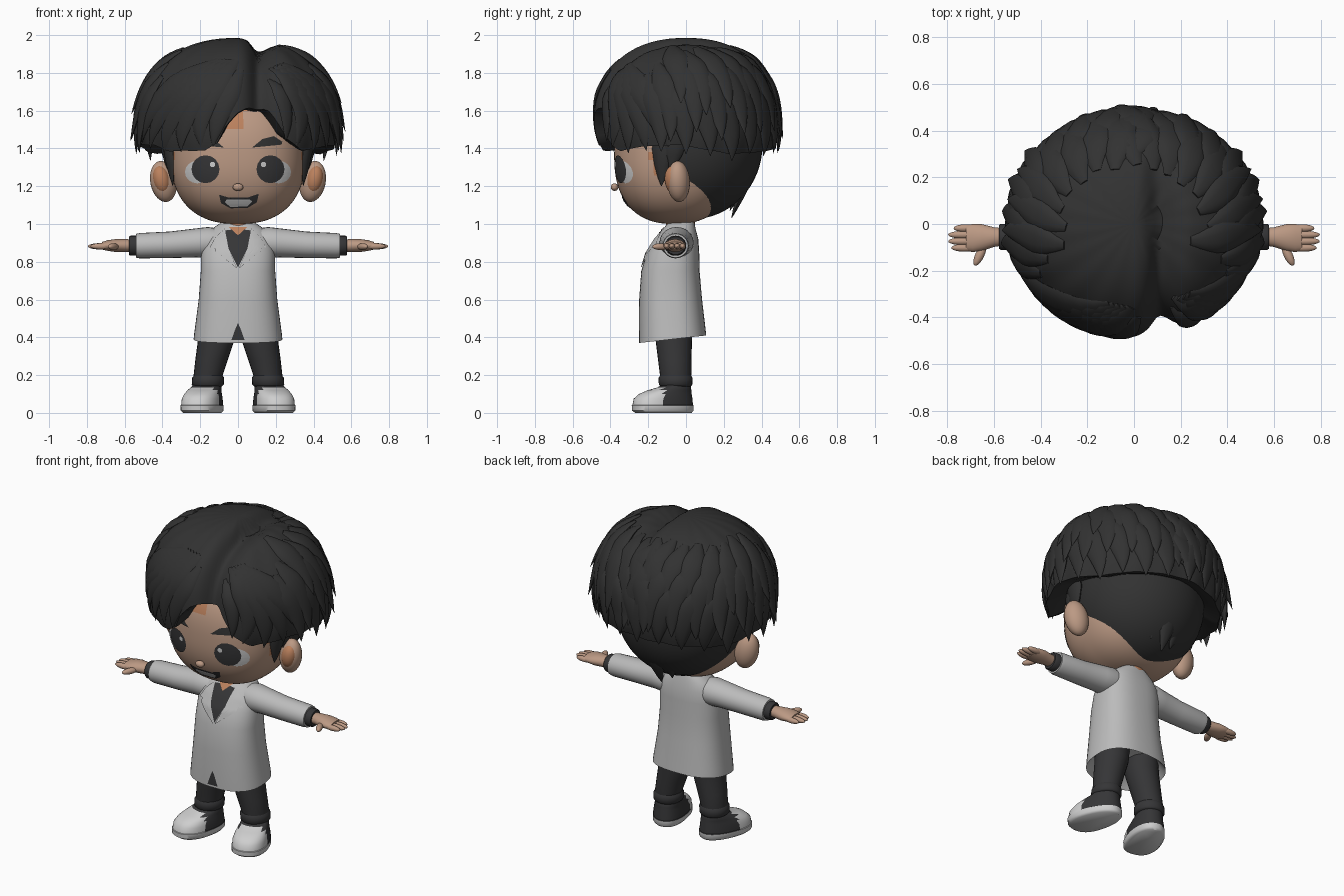
import bpy, bmesh, random
from math import sin, cos, pi, radians, exp, acos, copysign
from mathutils import Vector, Matrix
from mathutils.bvhtree import BVHTree

random.seed(4)
if bpy.data.objects.get("Cube"):
    bpy.data.objects.remove(bpy.data.objects["Cube"])


def material(name, *rgb):
    m = bpy.data.materials.new(name)
    m.use_nodes = True
    m.diffuse_color = (*rgb, 1)
    m.node_tree.nodes["Principled BSDF"].inputs["Base Color"].default_value = (*rgb, 1)
    return m


SKIN = material("skin", .50, .32, .23)
BLUSH = material("warm skin shade", .50, .22, .11)
HAIR = material("charcoal hair", .032, .032, .032)
CLOTH = material("dark cloth", .036, .036, .038)
COAT = material("pale grey coat", .50, .50, .50)
WHITE = material("off white", .62, .62, .62)


def finish(name, bm, mats, rule=None, mirror=False):
    bmesh.ops.recalc_face_normals(bm, faces=bm.faces)
    for f in bm.faces:
        f.smooth = True
        if rule:
            f.material_index = rule(f.calc_center_median())
    me = bpy.data.meshes.new(name)
    bm.to_mesh(me)
    bm.free()
    me.set_sharp_from_angle(angle=radians(50))
    for m in mats:
        me.materials.append(m)
    ob = bpy.data.objects.new(name, me)
    bpy.context.collection.objects.link(ob)
    if mirror:
        ob.modifiers.new("Mirror", 'MIRROR').use_mirror_merge = False
    return ob


def add_loft(bm, rings, caps=(True, True)):
    vs = [[bm.verts.new(p) for p in r] for r in rings]
    n = len(vs[0])
    for r, s in zip(vs, vs[1:]):
        for i in range(n):
            bm.faces.new((r[i], r[(i + 1) % n], s[(i + 1) % n], s[i]))
    for r, c in zip((vs[0], vs[-1]), caps):
        if c:
            bm.faces.new(r)


def loft(name, rings, mats, rule=None, mirror=False):
    bm = bmesh.new()
    add_loft(bm, rings)
    return finish(name, bm, mats, rule, mirror)


def oval(n=32, p=2.0):
    for i in range(n):
        c, s = cos(2 * pi * i / n), sin(2 * pi * i / n)
        yield copysign(abs(c) ** (2 / p), c), copysign(abs(s) ** (2 / p), s)


def tube(name, axis, stations, mat, mirror=True):
    rings = []
    for x, y, z, a, b in stations:
        rings.append([(x, y + a * c, z + b * s) if axis == 'x' else (x + a * c, y + b * s, z)
                      for c, s in oval(24)])
    return loft(name, rings, [mat], mirror=mirror)


def blob(name, loc, radii, mat, rot=(0, 0, 0), mirror=True):
    bm = bmesh.new()
    bmesh.ops.create_uvsphere(bm, u_segments=24, v_segments=16, radius=1)
    turn = Matrix.Rotation(rot[2], 4, 'Z') @ Matrix.Rotation(rot[1], 4, 'Y') @ Matrix.Rotation(rot[0], 4, 'X')
    bm.transform(Matrix.Translation(loc) @ turn @ Matrix.Diagonal((*radii, 1)))
    return finish(name, bm, [mat], mirror=mirror)


def plate(name, target, outline, mat, lift, mirror=False):
    """Thin patch laid on the front of the target from an x, z outline."""
    me = target.data
    tree = BVHTree.FromPolygons([v.co for v in me.vertices], [p.vertices for p in me.polygons])
    pts = [Vector(p) for p in outline]
    fine = [a.lerp(b, t / 4) for a, b in zip(pts, pts[1:] + pts[:1]) for t in range(4)]
    mid = sum(fine, Vector((0, 0))) / len(fine)

    def drop(p):
        hit = tree.ray_cast(Vector((p.x, -2, p.y)), Vector((0, 1, 0)))[0]
        hit = hit or tree.find_nearest(Vector((p.x, -.2, p.y)))[0]
        return hit + Vector((0, -lift, 0))

    return loft(name, [[drop(mid.lerp(p, k / 6)) for p in fine] for k in range(1, 7)], [mat], mirror=mirror)


def ellipse(x, z, a, b):
    return [(x + a * c, z + b * s) for c, s in oval(16)]


# Head
bm = bmesh.new()
bmesh.ops.create_uvsphere(bm, u_segments=72, v_segments=56, radius=1)
for v in bm.verts:
    k = sum(abs(q) ** 2.4 for q in v.co) ** (-1 / 2.4)
    v.co = Vector((0, -.06, 1.36)) + Vector((.355 * v.co.x, .32 * v.co.y, .36 * v.co.z)) * k


def face_shade(c):
    return int(c.z > 1.6 or (c.z > 1.5 and abs(c.x - .11) > .08) or abs(c.x) > .338)


head = finish("head", bm, [SKIN, BLUSH], face_shade)
blob("nose", (0, -.378, 1.195), (.028, .02, .02), SKIN, mirror=False)
blob("ears", (.395, -.04, 1.225), (.07, .06, .11), SKIN, (0, .2, -.3))
blob("inner_ears", (.405, -.068, 1.235), (.046, .045, .075), BLUSH, (0, .2, -.3))
tube("neck", 'z', [(0, -.03, .93, .08, .075), (0, -.03, 1.1, .08, .08)], BLUSH, False)

# Face details
plate("eye_whites", head, ellipse(.215, 1.275, .066, .06), WHITE, .004, True)
plate("irises", head, ellipse(.172, 1.29, .074, .074), CLOTH, .006, True)
plate("eye_glints", head, ellipse(.135, 1.315, .014, .014), WHITE, .008, True)
plate("eyebrows", head, [(.075, 1.405), (.13, 1.41), (.23, 1.42), (.235, 1.435), (.19, 1.465), (.13, 1.45)],
      HAIR, .007, True)
plate("mouth", head, [(-.1, 1.155), (-.05, 1.14), (.05, 1.14), (.11, 1.16), (.1, 1.115), (.05, 1.085),
                      (-.04, 1.083), (-.09, 1.11)], CLOTH, .004)
plate("teeth", head, [(-.07, 1.115), (-.06, 1.13), (.06, 1.13), (.075, 1.12), (.05, 1.093), (-.04, 1.09)],
      WHITE, .007)

# Coat: stations of height, half width, front, back
stations = [(.46, .18, -.2, .05), (.40, .225, -.24, .095), (.39, .235, -.25, .107), (.42, .232, -.25, .104),
            (.60, .208, -.248, .085), (.75, .197, -.237, .072), (.85, .195, -.208, .07),
            (.92, .18, -.165, .065), (.97, .145, -.125, .052), (1.0, .1, -.1, .045), (1.015, .08, -.09, .04)]
coat = loft("coat", [[(w * c, (f + b) / 2 + (b - f) / 2 * s, z + (.02 * s if z < .5 else 0))
                      for c, s in oval(48, 2.5)] for z, w, f, b in stations], [COAT])
plate("shirt", coat, [(-.075, .965), (0, .975), (.075, .965), (.05, .87), (0, .77), (-.05, .87)], CLOTH, .004)
plate("open_collar", coat, [(-.05, .985), (.05, .985), (0, .94)], BLUSH, .006)
plate("lapels", coat, [(.07, .975), (.12, .93), (.15, .875), (.125, .88), (.12, .855), (.005, .765), (.05, .87)],
      COAT, .008, True)
plate("front_vent", coat, [(-.035, .385), (.035, .385), (.012, .45), (0, .475), (-.012, .45)], CLOTH, .004)

# Sleeves, cuffs and hands
tube("sleeves", 'x', [(.06, -.05, .905, .07, .065), (.16, -.05, .902, .09, .082), (.22, -.052, .9, .083, .077),
                      (.36, -.055, .89, .074, .07), (.52, -.055, .885, .07, .067), (.54, -.055, .885, .066, .063),
                      (.54, -.055, .885, .05, .05)], COAT)
tube("shirt_cuffs", 'x', [(.5, -.055, .885, .05, .05), (.53, -.055, .885, .056, .053),
                          (.57, -.055, .885, .056, .053), (.578, -.055, .885, .05, .047)], CLOTH)
tube("palms", 'x', [(.55, -.055, .885, .036, .033), (.6, -.056, .886, .042, .034), (.65, -.058, .886, .057, .034),
                    (.69, -.06, .886, .06, .028), (.72, -.06, .885, .055, .02)], SKIN)
for i, (tip, name) in enumerate(zip((.772, .795, .795, .782), ("little", "ring", "middle", "index"))):
    y = -.018 - .028 * i
    blob(name + "_fingers", ((tip + .67) / 2, y, .882), ((tip - .67) / 2, .0165, .0165), SKIN)
blob("thumbs", (.66, -.133, .88), (.019, .05, .018), SKIN, (0, 0, .45))

# Trousers with rolled hems
tube("trouser_legs", 'z', [(.105, -.065, .5, .1, .1), (.112, -.065, .4, .098, .098), (.14, -.06, .28, .086, .088),
                           (.158, -.055, .2, .077, .083), (.16, -.055, .13, .07, .075)], CLOTH)
tube("trouser_hems", 'z', [(.16, -.055, .14, .075, .08), (.16, -.055, .15, .085, .089), (.158, -.055, .185, .085, .09),
                           (.157, -.055, .2, .075, .08)], CLOTH)

# Shoes turned outwards: stations of height, toe, heel, half width
PIVOT = Vector((.158, -.04, 0))
TURN = Matrix.Rotation(radians(18), 3, 'Z')


def shoe_ring(z, toe, heel, w):
    return [PIVOT + TURN @ Vector((w * c * (1 - .12 * s), (toe + heel) / 2 + (heel - toe) / 2 * s, z))
            for c, s in oval(40, 2.3)]


def shoe_colour(c):
    local = TURN.inverted() @ (c - PIVOT)
    return int(c.z > .04 and local.y > -.115)


loft("shoes", [shoe_ring(*s) for s in [(0, -.235, .07, .09), (.012, -.252, .08, .102), (.04, -.254, .08, .102),
                                       (.042, -.25, .077, .099), (.075, -.243, .074, .097), (.1, -.215, .07, .09),
                                       (.12, -.165, .068, .083), (.135, -.11, .066, .078), (.15, -.085, .06, .07)]],
     [WHITE, CLOTH], shoe_colour, True)

# Hair volume: a is the turn from the front, th the angle down from the crown
CENTRE = Vector((0, 0, 1.52))


def scalp(a, th, k=1.0):
    c = cos(th)
    flat = (1 - min(1, abs(c)) ** 2.3) ** (1 / 2.3)
    p = Vector((.525 * flat * sin(a), -.485 * flat * cos(a), c * (.465 if c > 0 else .4)))
    fade = min(1, max(.2, 1 - (p.y - .05) / .35))
    part = .13 - (.06 * p.y if p.y > 0 else 0)
    dent = .16 * fade * exp(-((p.x - part) / .06) ** 2) * (1 if c > -.1 else .5)
    return CENTRE + p * k * (1 - dent)


EDGE = [(-180, 1.40), (-120, 1.37), (-85, 1.42), (-62, 1.42), (-45, 1.385), (-20, 1.39), (-12, 1.43), (-7, 1.52),
        (0, 1.59), (6, 1.62), (19, 1.62), (24, 1.54), (30, 1.45), (42, 1.385), (60, 1.41), (85, 1.42),
        (120, 1.37), (180, 1.40)]


def edge_angle(a):
    d = a * 180 / pi
    for (d0, z0), (d1, z1) in zip(EDGE, EDGE[1:]):
        if d <= d1:
            z = z0 + (z1 - z0) * (d - d0) / (d1 - d0)
            break
    h = z - CENTRE.z
    return acos(h / (.465 if h > 0 else .4))


turns = [-pi + 2 * pi * i / 144 for i in range(144)]
rows = [[scalp(a, edge_angle(a) * max(.01, j / 26), 1 + .01 * sin(17 * a + 3 * j / 26) * j / 26) for a in turns]
        for j in range(27)]
rows += [[scalp(a, edge_angle(a) * s, k) for a in turns] for s, k in ((1, .93), (.97, .75), (.9, .55))]
loft("hair_cap", rows, [HAIR])


# Hair locks: flattened tapering strands lying on the volume
def add_lock(bm, start, end, width, thick=.028, lift=.05, bend=0):
    def at(t):
        a = start[0] + (end[0] - start[0]) * t + bend * sin(pi * t)
        return scalp(radians(a), radians(start[1] + (end[1] - start[1]) * t), 1 + lift * t ** 3)
    rings = []
    for i in range(13):
        t = i / 12
        p = at(t)
        out = (p - CENTRE).normalized()
        side = out.cross(at(t + .02) - at(t - .02)).normalized()
        size = min(1, .25 + 2.5 * t) * (1.01 - t ** 2.5)
        rings.append([p + side * width * size * c + out * thick * size * s for c, s in oval(10)])
    add_loft(bm, rings)


bm = bmesh.new()
for end, low in ((-22, 104), (-36, 108), (-50, 109), (-64, 106), (-78, 103)):
    add_lock(bm, (4 + end * .25, 42), (end, low + 2), .085, .022, .015, -8)
for end, low in ((36, 104), (50, 109), (64, 107), (79, 104)):
    add_lock(bm, (20 + end * .2, 45), (end, low + 2), .075, .022, .02, 8)
add_lock(bm, (2, 50), (-15, 106), .07, .02, .0, -3)
add_lock(bm, (23, 55), (29, 102), .05, .02, .0, 3)
finish("fringe_locks", bm, [HAIR])

bm = bmesh.new()
for side in (-1, 1):
    for row, (top, low, lift) in enumerate(((58, 112, .05), (42, 98, .07), (28, 80, .04))):
        for i in range(8):
            a = 66 + 15 * i + 6 * row
            wob = random.uniform(-4, 4)
            flip = lift + (.03 if a < 120 else -.015) + random.uniform(-.015, .015)
            add_lock(bm, (side * (a - 6), top + wob), (side * (a + 9), low + wob), .075, .026, flip, side * 5)
finish("side_and_back_locks", bm, [HAIR])

# Lower hair over the nape, cut along the hairline
bm = bmesh.new()
bmesh.ops.create_uvsphere(bm, u_segments=48, v_segments=32, radius=1)
bm.transform(Matrix.Translation((0, .03, 1.42)) @ Matrix.Diagonal((.385, .375, .395, 1)))
cut = bmesh.ops.bisect_plane(bm, geom=bm.verts[:] + bm.edges[:] + bm.faces[:], plane_co=(0, -.04, 1.3),
                             plane_no=(0, .3, .09), clear_inner=True)
bmesh.ops.holes_fill(bm, edges=[e for e in bm.edges if e.is_boundary])
finish("nape_hair", bm, [HAIR])


def spike(bm, top, tip, width, thick):
    top, tip = Vector(top), Vector(tip)
    out = Vector((top.x, top.y, 0)).normalized()
    side = out.cross(tip - top).normalized()
    add_loft(bm, [[top.lerp(tip, t) + side * width * w * c + out * thick * w * s for c, s in oval(10)]
                  for t, w in ((0, .6), (.3, 1), (.6, .75), (.85, .35), (1, .02))])


bm = bmesh.new()
for i in range(11):
    a = radians(-80 + 16 * i)
    drop = 1.04 + .13 * abs(sin(a)) + random.uniform(-.015, .015)
    spike(bm, (.33 * sin(a), .03 + .32 * cos(a), 1.3), (.25 * sin(a), .03 + .21 * cos(a), drop), .06, .03)
finish("nape_locks", bm, [HAIR])

# Sideburns
bm = bmesh.new()
spike(bm, (.37, -.12, 1.48), (.345, -.13, 1.2), .06, .03)
spike(bm, (.39, -.06, 1.5), (.37, -.08, 1.28), .07, .03)
finish("sideburns", bm, [HAIR], mirror=True)
